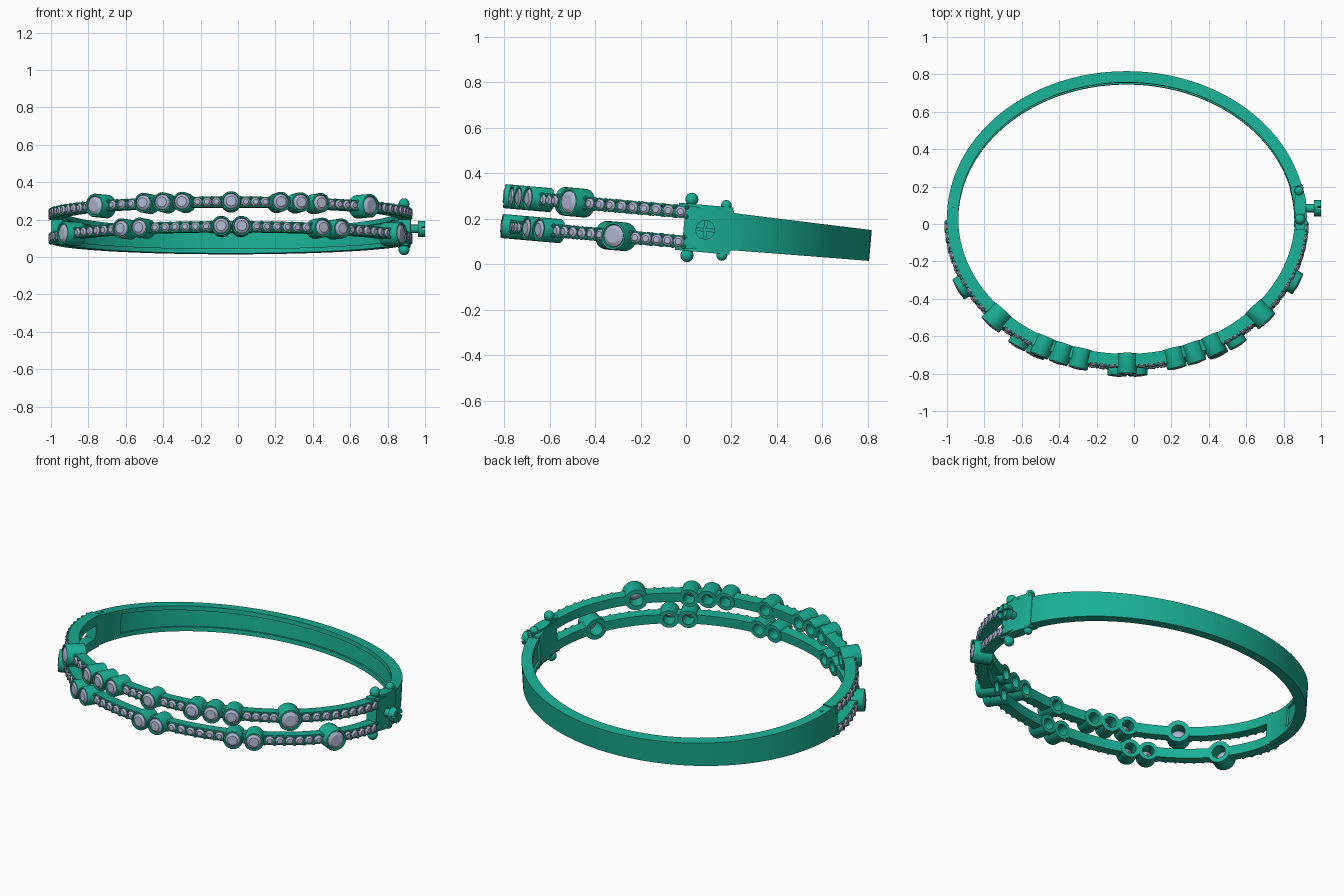
import bpy, bmesh
from math import sin, cos, pi, radians, sqrt, acos, hypot
from mathutils import Matrix, Vector

if "Cube" in bpy.data.objects:
    bpy.data.objects.remove(bpy.data.objects["Cube"])

CX, CY, A, B = -0.04, 0.025, 0.93, 0.76      # centre-line ellipse of the bangle
TILT = Matrix.Translation((0, 0, 0.163)) @ Matrix.Rotation(radians(-5), 4, 'X')


def material(name, col):
    m = bpy.data.materials.new(name)
    m.diffuse_color = col
    m.use_nodes = True
    m.node_tree.nodes["Principled BSDF"].inputs["Base Color"].default_value = m.diffuse_color
    return m


METAL = material("green_metal", (0.01, 0.43, 0.30, 1))
STONE = material("pale_stone", (0.42, 0.46, 0.62, 1))


def normal(t):
    return Vector((cos(t) / A, sin(t) / B, 0)).normalized()


def point(t, off=0.0, z=0.0):
    return Vector((CX + A * cos(t), CY + B * sin(t), z)) + normal(t) * off


def frame(t, off=0.0, z=0.0):
    """Matrix at a point of the ring whose local Z points radially outward."""
    n = normal(t)
    side = Vector((-n.y, n.x, 0))
    m = Matrix((side, Vector((0, 0, 1)), n)).transposed().to_4x4()
    return Matrix.Translation(point(t, off, z)) @ m


def finish(name, bm, mat, angle=35):
    bmesh.ops.remove_doubles(bm, verts=bm.verts, dist=1e-5)
    bmesh.ops.recalc_face_normals(bm, faces=bm.faces)
    me = bpy.data.meshes.new(name)
    bm.to_mesh(me)
    bm.free()
    me.materials.append(mat)
    ob = bpy.data.objects.new(name, me)
    bpy.context.collection.objects.link(ob)
    ob.matrix_world = TILT
    bpy.ops.object.select_all(action='DESELECT')
    ob.select_set(True)
    bpy.context.view_layer.objects.active = ob
    if angle:
        bpy.ops.object.shade_smooth_by_angle(angle=radians(angle))
    return ob


def sweep(bm, t0, t1, n, prof):
    """Sweep a (radial offset, z) section along the ring between two angles."""
    rings = []
    for i in range(n + 1):
        t = t0 + (t1 - t0) * i / n
        rings.append([bm.verts.new(point(t, o, z)) for o, z in prof(t)])
    k = len(rings[0])
    for r, s in zip(rings, rings[1:]):
        for j in range(k):
            bm.faces.new((r[j], r[(j + 1) % k], s[(j + 1) % k], s[j]))
    bm.faces.new(rings[0])
    bm.faces.new(rings[-1][::-1])


def lathe(bm, prof, m, seg, closed=False):
    """Revolve an (r, height) profile about the Z axis of matrix m."""
    rings = [[bm.verts.new(m @ Vector((r * cos(2 * pi * i / seg), r * sin(2 * pi * i / seg), h)))
              for i in range(seg)] if r > 0 else [bm.verts.new(m @ Vector((0, 0, h)))]
             for r, h in prof]
    pairs = list(zip(rings, rings[1:])) + ([(rings[-1], rings[0])] if closed else [])
    for p, q in pairs:
        for i in range(seg):
            j = (i + 1) % seg
            if len(p) == 1:
                bm.faces.new((p[0], q[i], q[j]))
            elif len(q) == 1:
                bm.faces.new((p[i], p[j], q[0]))
            else:
                bm.faces.new((p[i], p[j], q[j], q[i]))


def prism(bm, pts, h, m):
    lo = [bm.verts.new(m @ Vector((x, y, 0))) for x, y in pts]
    hi = [bm.verts.new(m @ Vector((x, y, h))) for x, y in pts]
    bm.faces.new(lo[::-1])
    bm.faces.new(hi)
    for i in range(len(pts)):
        j = (i + 1) % len(pts)
        bm.faces.new((lo[i], lo[j], hi[j], hi[i]))


def ball(bm, loc, r, seg=16):
    bmesh.ops.create_uvsphere(bm, u_segments=seg, v_segments=seg // 2, radius=r,
                              matrix=Matrix.Translation(loc))


# plain rear band, tapering to the back, with a shallow recess inside
def half_height(t):
    return 0.088 - 0.020 * max(0, sin(t)) ** 0.8


def band_section(t):
    h, c = half_height(t), -0.010 * max(0, sin(t))
    sec = [(.03, -h), (.03, h), (-.03, h), (-.03, h - .025), (-.018, h - .025),
           (-.018, .025 - h), (-.03, .025 - h), (-.03, -h)]
    return [(o, z + c) for o, z in sec]


def block_section(t):
    h, c = half_height(t), -0.010 * max(0, sin(t))
    return [(.0295, c - h + .001), (.0295, c + h - .001), (-.0305, c + h - .001), (-.0305, c - h + .001)]


bm = bmesh.new()
sweep(bm, radians(-2), radians(182), 96, band_section)
finish("rear_band", bm, METAL)
bm = bmesh.new()
sweep(bm, radians(166), radians(182.2), 8, block_section)
finish("hinge_block", bm, METAL)
bm = bmesh.new()
sweep(bm, radians(-2.5), radians(13), 8,
      lambda t: [(.034, -.09), (.034, .09), (-.033, .09), (-.033, -.09)])
finish("clasp_block", bm, METAL)
bm = bmesh.new()
lathe(bm, [(0, -.09), (.009, -.09), (.009, .088), (0, .088)],
      Matrix.Translation(point(radians(175))), 16)
finish("hinge_pin", bm, METAL)

# two jewelled front rails: (height, [(bezel x, bezel radius)])
L, M = 0.063, 0.053
ROWS = {
    "upper": (0.066, [(-.765, L), (-.508, M), (-.406, M), (-.30, M), (-.037, M),
                      (.23, M), (.337, M), (.444, M), (.706, L)]),
    "lower": (-0.066, [(-.93, L), (-.626, M), (-.53, M), (-.09, M), (.02, M),
                       (.455, M), (.556, M), (.866, L)])}
for row, (z, bezels) in ROWS.items():
    bm = bmesh.new()
    sweep(bm, radians(179), radians(361), 96,
          lambda t: [(.03, z - .028), (.03, z + .028), (-.03, z + .028), (-.03, z - .028)])
    rail = finish(row + "_rail", bm, METAL)

    cups, gems, prongs, cutters = bmesh.new(), bmesh.new(), bmesh.new(), bmesh.new()
    spans = [(radians(181.5), 0)]
    for x, r in bezels:
        t = 2 * pi - acos((x - CX) / (A + 0.06))
        spans.append((t, r))
        f = frame(t, 0, z)
        lathe(cups, [(r * .6, -.034), (r, -.034), (r, .068), (r * .95, .074),
                     (r * .82, .074), (r * .77, .064), (r * .6, .03)], f, 28, True)
        lathe(gems, [(0, .012), (r * .6, .045), (r * .79, .062), (r * .76, .068),
                     (r * .5, .078), (0, .078)], f, 16)
        lathe(cutters, [(0, -.1), (r * .75, -.1), (r * .75, .1), (0, .1)], f, 28)
    spans.append((radians(358), 0))

    # open the rail behind each bezel
    cut = finish(row + "_rail_cutter", cutters, METAL, 0)
    cut.hide_render = True
    cut.hide_set(True)
    mod = rail.modifiers.new("holes", 'BOOLEAN')
    mod.operation, mod.object, mod.solver = 'DIFFERENCE', cut, 'EXACT'
    mod.use_self = True

    # small stones and bead prongs filling the gaps
    for (t0, r0), (t1, r1) in zip(spans, spans[1:]):
        mid = (t0 + t1) / 2
        speed = hypot((A + .03) * sin(mid), (B + .03) * cos(mid))
        s0, s1 = t0 + r0 / speed, t1 - r1 / speed
        n = round((s1 - s0) * speed / 0.052)
        if n < 1:
            continue
        step = (s1 - s0) / n
        for i in range(n):
            lathe(gems, [(.024, .028), (.024, .036), (.014, .045), (0, .045)],
                  frame(s0 + (i + .5) * step, 0, z), 10)
        for i in range(n + 1):
            for dz in (-.021, .021):
                ball(prongs, point(s0 + i * step, .034, z + dz), .010, 8)
    finish(row + "_bezels", cups, METAL)
    finish(row + "_stones", gems, STONE, 15)
    finish(row + "_prongs", prongs, METAL)

# clasp safety arms: waisted plates with ball ends above and below
bm = bmesh.new()
X = 0.888
right, left = [], []
for i in range(17):
    u = i / 16
    w = (0.016 + 0.017 * abs(cos(2 * pi * u * .75 + .5))) * (0.6 if i in (0, 16) else 1)
    y = -0.04 + 0.24 * u
    right.append((X + w, y))
    left.append((X - w, y))
outline = right + left[::-1]
for s in (1, -1):
    prism(bm, outline, s * .016, Matrix.Translation((0, 0, s * .088)))
    ball(bm, (X, .015, s * .124), .029)
    ball(bm, (X - .006, .168, s * .110), .024)
    for y, r in ((.015, .02), (.168, .017)):
        lathe(bm, [(r, .08), (r, .12)] if s > 0 else [(r, -.12), (r, -.08)],
              Matrix.Translation((X, y, 0)), 16)
finish("clasp_arms", bm, METAL)

# push button with a cross groove
bm = bmesh.new()
F = Matrix.Translation((0.90, 0.085, -0.005)) @ Matrix.Rotation(pi / 2, 4, 'Y')
lathe(bm, [(0, 0), (.022, 0), (.022, .064), (.042, .064), (.042, .080), (0, .080)], F, 28)
R, g = 0.043, 0.005
for k in range(4):
    arc = [(R * cos(a), R * sin(a)) for a in (radians(8 + 74 * i / 8) for i in range(9))]
    prism(bm, [(g, g)] + arc, .038, F @ Matrix.Rotation(k * pi / 2, 4, 'Z') @ Matrix.Translation((0, 0, .062)))
finish("clasp_button", bm, METAL)
